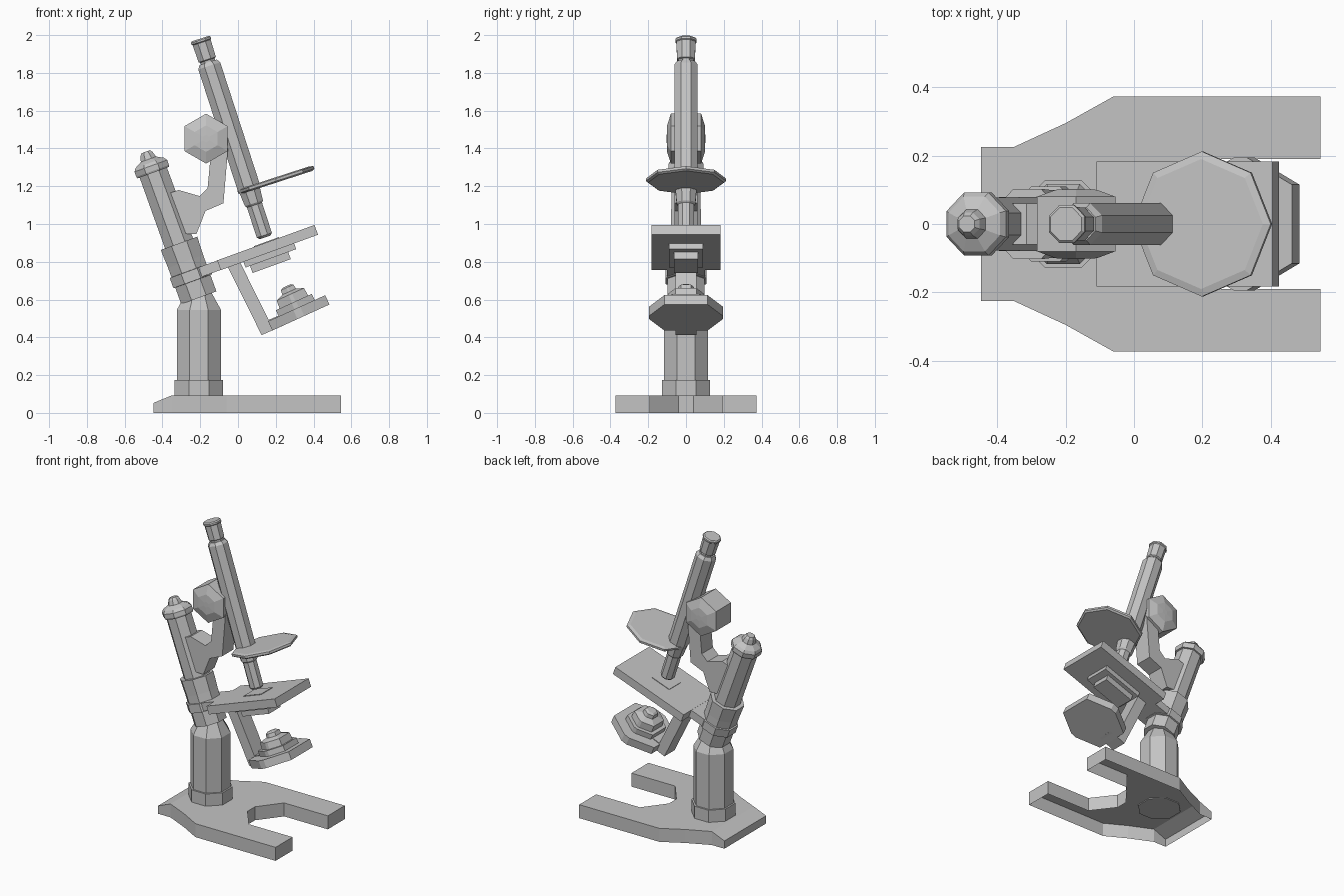
import bpy, bmesh
from math import cos, sin, pi, radians
from mathutils import Matrix, Vector

if "Cube" in bpy.data.objects:
    bpy.data.objects.remove(bpy.data.objects["Cube"])

grey = bpy.data.materials.new("plain grey")
grey.use_nodes = True
grey.diffuse_color = (0.55, 0.55, 0.55, 1)
grey.node_tree.nodes["Principled BSDF"].inputs["Base Color"].default_value = (0.55, 0.55, 0.55, 1)


def frame(x, z, tilt=0):
    """Local frame at (x, 0, z), leaning towards -x by tilt degrees."""
    return Matrix.Translation((x, 0, z)) @ Matrix.Rotation(radians(-tilt), 4, 'Y')


def finish(name, bm, place=Matrix()):
    bmesh.ops.recalc_face_normals(bm, faces=bm.faces[:])
    mesh = bpy.data.meshes.new(name)
    bm.to_mesh(mesh)
    bm.free()
    mesh.materials.append(grey)
    mesh.transform(place)
    obj = bpy.data.objects.new(name, mesh)
    bpy.context.collection.objects.link(obj)
    return obj


def loft(bm, rings):
    """Skin a list of equal-length point rings and cap both ends."""
    loops = [[bm.verts.new(p) for p in ring] for ring in rings]
    n = len(loops[0])
    for a, b in zip(loops, loops[1:]):
        for i in range(n):
            j = (i + 1) % n
            bm.faces.new((a[i], a[j], b[j], b[i]))
    bm.faces.new(loops[0])
    bm.faces.new(loops[-1])


def turned(name, place, profile, sides=8, pointy=False):
    """Faceted turned part from (height, half width) pairs."""
    phase = 0 if pointy else pi / sides
    grow = 1 if pointy else 1 / cos(pi / sides)
    angles = [phase + 2 * pi * i / sides for i in range(sides)]
    bm = bmesh.new()
    loft(bm, [[(r * grow * cos(a), r * grow * sin(a), t) for a in angles]
              for t, r in profile])
    return finish(name, bm, place)


def plate(name, place, outline, low, high):
    """Flat plate: outline in local x, y."""
    bm = bmesh.new()
    loft(bm, [[(x, y, z) for x, y in outline] for z in (low, high)])
    return finish(name, bm, place)


def box(name, place, x0, x1, half, low, high):
    return plate(name, place, [(x0, -half), (x1, -half), (x1, half), (x0, half)], low, high)


def side_cut(name, outline, half):
    """Part cut from a side silhouette in x, z."""
    bm = bmesh.new()
    loft(bm, [[(x, y, z) for x, z in outline] for y in (-half, half)])
    return finish(name, bm)


# Horseshoe foot: hollow underneath, sloping lip at the back
half_outline = [(-.352, .225), (-.2, .295), (-.06, .373), (.545, .373),
                (.545, .19), (.215, .19), (.1, .04)]
rim = half_outline + [(x, -y) for x, y in reversed(half_outline)]
bm = bmesh.new()
top = [bm.verts.new((x, y, .092)) for x, y in rim]
bm.faces.new(top)
lip = [bm.verts.new((-.447, y, .053)) for y in (-.225, .225)]
bm.faces.new((top[-1], lip[0], lip[1], top[0]))
wall = top + lip
ground = [bm.verts.new((v.co.x, v.co.y, 0)) for v in wall]
for i in range(len(wall)):
    j = (i + 1) % len(wall)
    bm.faces.new((wall[i], wall[j], ground[j], ground[i]))
finish("horseshoe_foot", bm)

# Upright pillar
turned("pillar_plinth", frame(-.207, 0), [(.087, .128), (.175, .128)])
turned("pillar", frame(-.207, 0), [(.17, .117), (.545, .117), (.64, .065)])

# Tilted limb with collars and a finial
limb = frame(-.209, .614, 20)
turned("limb_socket", limb, [(-.005, .099), (.088, .099), (.089, .109),
                             (.146, .109), (.147, .099), (.2, .099), (.302, .103)])
turned("limb", limb, [(.29, .079), (.715, .077)])
turned("limb_cap", limb, [(.7, .088), (.71, .092), (.738, .092), (.755, .08),
                          (.775, .043), (.805, .034), (.818, .024)])

# Curved arm carrying the focus block
side_cut("arm", [(-.4, 1.15), (-.315, 1.18), (-.204, 1.148), (-.161, 1.19),
                 (-.145, 1.36), (-.053, 1.4), (-.077, 1.11), (-.172, 1.069),
                 (-.22, .947), (-.33, .95)], .06)
block_place = (Matrix.Translation((-.169, 0, 1.452)) @ Matrix.Rotation(pi / 2, 4, 'X')
               @ Matrix.Rotation(pi / 2, 4, 'Z'))
turned("focus_block", block_place,
       [(-.102, .02), (-.1, .07), (-.08, .132), (.08, .132), (.1, .07), (.102, .02)],
       sides=6, pointy=True)

# Body tube with objective and eyepiece
tube = frame(.143, .929, 18)
turned("objective", tube, [(0, .03), (.012, .042), (.18, .042), (.19, .05),
                           (.25, .055), (.29, .061)])
turned("body_tube", tube, [(.28, .061), (.955, .061), (.975, .048)])
turned("eyepiece", tube, [(.96, .04), (.985, .04), (.99, .048), (1.085, .05),
                          (1.09, .055), (1.1, .055), (1.107, .048)])

# Thin octagonal disc round the tube
turned("light_shield", frame(.2, 1.235, 18), [(-.016, .2), (-.008, .212), (.006, .212),
                                              (.012, .19)], pointy=True)

# Stage, measured from its upper far edge
stage = frame(.405, .995, 20)
box("stage", stage, -.548, 0, .183, -.055, 0)
box("stage_tongue", stage, -.66, -.54, .1, -.054, -.001)
box("stage_glass", stage, -.34, -.2, .06, -.002, .004)
box("condenser_upper", stage, -.42, -.135, .09, -.087, -.05)
box("condenser_lower", stage, -.395, -.18, .063, -.127, -.085)

# Bracket and mirror hanging under the stage
side_cut("mirror_bracket", [(-.06, .785), (.0, .82), (.162, .492), (.21, .513),
                            (.235, .46), (.125, .412)], .055)
mirror = frame(.333, .505, 24.5)


def hexagon(size):
    """Stretched hexagon with flat ends along x."""
    quarter = [(.166, .115), (.02, .195)]
    upper = quarter + [(-x, y) for x, y in reversed(quarter)]
    return [(x * size, y * size) for x, y in upper + [(x, -y) for x, y in reversed(upper)]]


plate("mirror_plate", mirror, hexagon(1), 0, .054)
plate("mirror_step", mirror, hexagon(.63), .05, .09)
bm = bmesh.new()
loft(bm, [[(x, y, t) for x, y in hexagon(s)]
          for t, s in [(.088, .5), (.135, .48), (.15, .24), (.175, .22), (.183, .14)]])
finish("mirror_cup", bm, mirror)
